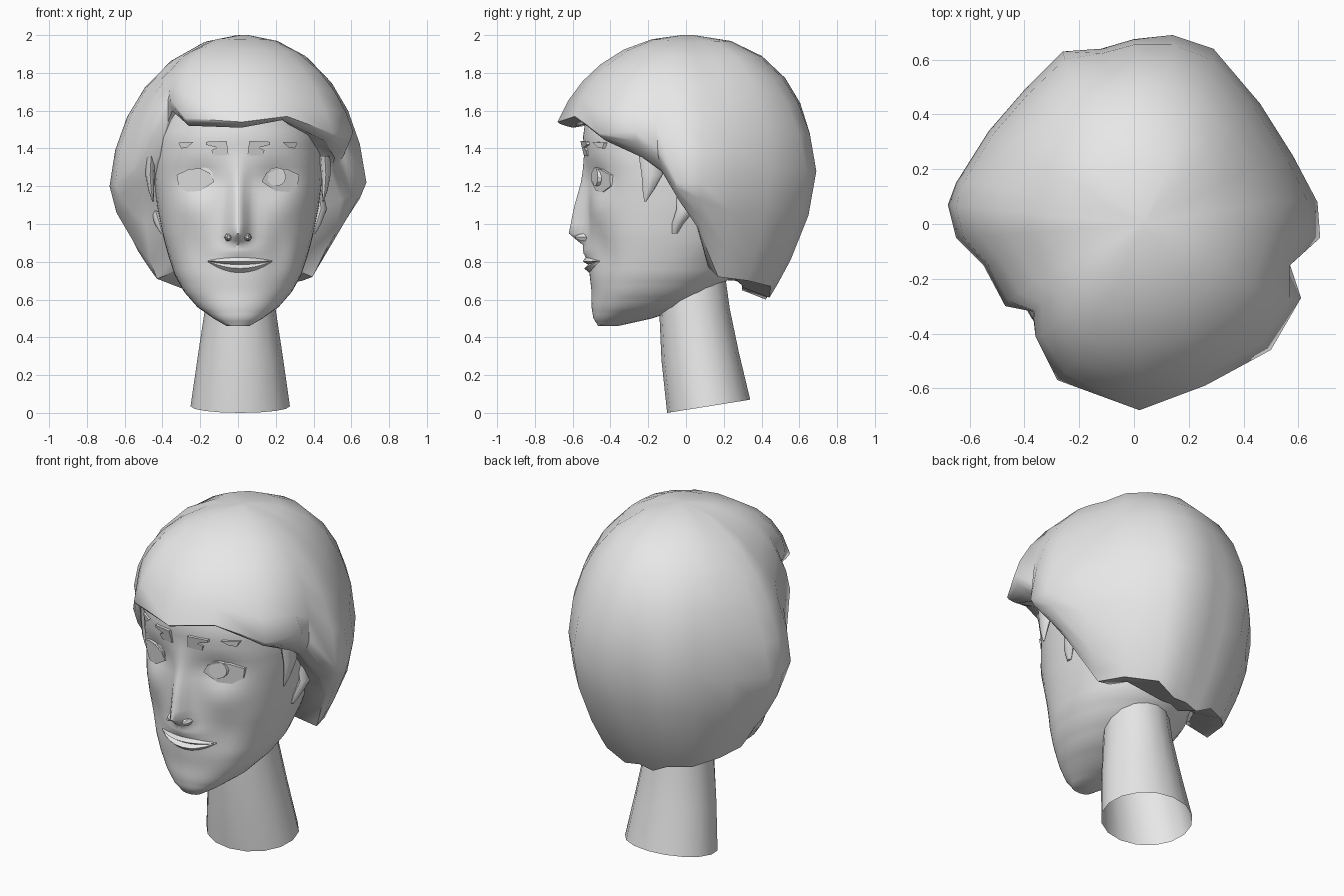
import bpy, bmesh, math
from math import sin, cos, pi, exp

if "Cube" in bpy.data.objects:
    bpy.data.objects.remove(bpy.data.objects["Cube"])

grey = bpy.data.materials.new("plain_grey")
grey.diffuse_color = (0.8, 0.8, 0.8, 1)
grey.use_nodes = True
grey.node_tree.nodes["Principled BSDF"].inputs["Base Color"].default_value = grey.diffuse_color


def make(name, verts, faces, angle=50):
    """Mesh object with consistent normals and smooth shading."""
    me = bpy.data.meshes.new(name)
    me.from_pydata(verts, [], faces)
    bm = bmesh.new()
    bm.from_mesh(me)
    bmesh.ops.recalc_face_normals(bm, faces=bm.faces[:])
    bm.to_mesh(me)
    bm.free()
    me.materials.append(grey)
    ob = bpy.data.objects.new(name, me)
    bpy.context.collection.objects.link(ob)
    bpy.ops.object.select_all(action='DESELECT')
    ob.select_set(True)
    bpy.context.view_layer.objects.active = ob
    bpy.ops.object.shade_smooth_by_angle(angle=math.radians(angle))
    return ob


def loft(name, rings, caps=True, angle=50):
    """Skin a list of equal-length closed rings."""
    n = len(rings[0])
    verts = [p for r in rings for p in r]
    faces = []
    for i in range(len(rings) - 1):
        for j in range(n):
            k = (j + 1) % n
            faces.append((i * n + j, i * n + k, (i + 1) * n + k, (i + 1) * n + j))
    if caps:
        faces += [tuple(range(n)), tuple(range(len(verts) - n, len(verts)))]
    return make(name, verts, faces, angle)


def plate(name, front_pts, back_pts):
    """Thin prism between a front outline and a back outline."""
    loft(name, [front_pts, back_pts], angle=30)


def table(rows, z):
    """Linear look-up in rows sorted by their first value."""
    if z <= rows[0][0]:
        return rows[0]
    for a, b in zip(rows, rows[1:]):
        if z <= b[0]:
            f = (z - a[0]) / (b[0] - a[0])
            return [p + (q - p) * f for p, q in zip(a, b)]
    return rows[-1]


# Head sections: z, front y, half width, y of widest point, back y
HEAD = [(.46, -.465, .06, -.42, -.36), (.50, -.49, .13, -.36, -.18),
        (.56, -.50, .215, -.25, .0), (.64, -.50, .285, -.18, .15),
        (.73, -.51, .335, -.12, .25), (.82, -.515, .365, -.08, .30),
        (.89, -.518, .385, -.06, .36), (.95, -.52, .40, -.05, .40), (1.1, -.52, .43, 0, .45),
        (1.22, -.52, .445, 0, .5), (1.34, -.535, .45, 0, .5),
        (1.46, -.545, .44, 0, .5), (1.57, -.53, .40, 0, .5),
        (1.75, -.42, .32, 0, .4), (1.88, -.2, .18, 0, .2)]
# Nose: z, projection, half width
NOSE = [(.885, 0, .05), (.915, .055, .055), (.95, .10, .052), (1.08, .075, .05),
        (1.2, .042, .045), (1.3, .015, .05), (1.38, 0, .05)]


def bump(x, z):
    """Sockets go in; nose, cheekbones and upper lip come out."""
    g = lambda cx, cz, sx, sz: exp(-((abs(x) - cx) / sx) ** 2 - ((z - cz) / sz) ** 2)
    _, h, w = table(NOSE, z)
    return .03 * g(.21, 1.25, .1, .07) - .02 * g(.25, 1.08, .1, .08) \
        - .03 * g(0, .86, .09, .045) + .02 * g(.22, .86, .07, .12) \
        - h * exp(-abs(x / w) ** 2.2)


def front(z, t):
    _, yf, w, ym, _ = table(HEAD, z)
    x = w * sin(t)
    return x, ym - (ym - yf) * max(cos(t), 0) ** .75 + bump(x, z)


def surf(x, z):
    w = table(HEAD, z)[2]
    return front(z, math.asin(max(-1, min(1, x / w))))[1]


# Head, with columns packed closer around the nose
N = 18
TS = [pi / 2 * math.copysign(abs(i / N) ** 1.4, i) for i in range(-N, N + 1)]
rings = []
for a, b in zip(HEAD, HEAD[1:]):
    for s in range(3):
        z = a[0] + (b[0] - a[0]) * s / 3
        _, _, w, ym, yb = table(HEAD, z)
        ring = [(*front(z, t), z) for t in TS]
        ring += [(w * cos(pi * i / 12), ym + (yb - ym) * sin(pi * i / 12), z) for i in range(1, 12)]
        rings.append(ring)
loft("head", rings)

# Neck, open at the bottom: z, centre y, x radius, y radius, tilt of the rim
rings = []
for z, cy, rx, ry, tilt in [(.035, .12, .263, .22, .035), (.3, .075, .225, .205, .02),
                            (.55, .045, .187, .187, 0), (.85, .02, .16, .17, 0)]:
    rings.append([(.012 + rx * cos(pi * i / 8), cy + ry * sin(pi * i / 8),
                   z + tilt * sin(pi * i / 8)) for i in range(16)])
loft("neck", rings, caps=False)

# Hair columns around the head: widest x, y, z, then edge scale and edge z
HAIR = [(.68, -.05, 1.22, .80, 1.13), (.67, .08, 1.22, .78, .98), (.58, .25, 1.25, .68, .72),
        (.46, .44, 1.28, .74, .70), (.29, .64, 1.28, .70, .67), (.14, .69, 1.28, .64, .61),
        (0, .675, 1.28, .64, .62), (-.12, .64, 1.28, .66, .60), (-.26, .63, 1.28, .68, .65),
        (-.40, .49, 1.25, .75, .66), (-.53, .34, 1.22, .76, .70), (-.65, .15, 1.2, .66, .71),
        (-.68, .07, 1.2, .68, .80), (-.65, -.05, 1.22, .75, 1.0), (-.55, -.15, 1.3, .86, 1.2),
        (-.47, -.30, 1.5, .88, 1.35), (-.37, -.32, 1.65, 1, 1.54), (-.36, -.41, 1.66, .97, 1.6),
        (-.28, -.57, 1.56, .93, 1.52), (.02, -.68, 1.54, .88, 1.51), (.26, -.59, 1.57, .9, 1.55),
        (.50, -.46, 1.48, .92, 1.44), (.61, -.27, 1.49, .84, 1.35), (.57, -.15, 1.4, .86, 1.28)]
AX, M = .03, len(HAIR)
# Locally averaged columns, so the crown stays smooth above the wavy outline
SOFT = [[sum(HAIR[(j + d) % M][c] * w for d, w in zip(range(-2, 3), (1, 2, 3, 2, 1))) / 9
         for c in range(3)] for j in range(M)]
rings = []
for a in [.03, .2, .38, .55, .7, .85, 1]:       # crown
    ring = []
    for j, (x, y, zc, _, _) in enumerate(HAIR):
        # only the right temple is averaged fully; the parting keeps part of its step
        k = (1 - a ** 3) * (1 if x > 0 else .6)
        sx, sy, sz = SOFT[j]
        x, y, zc = x + (sx - x) * k, y + (sy - y) * k, zc + (sz - zc) * k
        e = .88 if y > .3 else 1
        s, c = sin(a * pi / 2) ** e, max(cos(a * pi / 2), 0) ** e
        ring.append((AX + (x - AX) * s, y * s, zc + (2 - zc) * c))
    rings.append(ring)
for u in [.35, .7, .9, 1]:                      # sides down to the hairline
    ring = []
    for x, y, zc, e, ze in HAIR:
        k = 1 - (1 - e) * u ** 1.7
        ring.append((x * k, y * k, zc + (ze - zc) * u))
    rings.append(ring)
rings.append([(x * e * .7, y * e * .7, ze + .05) for x, y, zc, e, ze in HAIR])
loft("hair", rings)

# Lips: two tapered bands meeting at the mouth line
for name, sign, h, out in [("upper_lip", 1, .035, .022), ("lower_lip", -1, .04, .022)]:
    rings = []
    for i in range(9):
        f = i / 4 - 1
        x, k = .01 + .17 * f, 1 - f * f
        zm = .785 + .018 * f * f
        pts = [(zm, .004), (zm + sign * h * .5 * k, .005 + out * k),
               (zm + sign * (h * k + .003), .002), (zm + sign * h * .5 * k, -.03)]
        rings.append([(x, surf(x, z) - d, z) for z, d in pts])
    loft(name, rings)

EYE = [(.125, 1.225), (.15, 1.27), (.20, 1.295), (.26, 1.29), (.325, 1.26),
       (.315, 1.20), (.27, 1.17), (.20, 1.175)]
BROWS = {"inner_brow": [(.06, 1.44), (.17, 1.435), (.17, 1.42), (.11, 1.405),
                        (.14, 1.39), (.13, 1.36), (.05, 1.365)],
         "outer_brow": [(.235, 1.435), (.315, 1.43), (.30, 1.40), (.27, 1.405)]}
for s in (-1, 1):
    side = "right" if s < 0 else "left"

    # Eye: almond leaning forward at the upper lid, with a round iris
    plate(side + "_eye",
          [(s * x, surf(x, z) - .006 - .015 * max(0, (z - 1.2) / .1), z) for x, z in EYE],
          [(s * x, surf(x, z) + .02, z) for x, z in EYE])
    y0, cx = surf(.2, 1.25) - .03, .192 + s * .012
    disc = [(.05 * cos(pi * i / 6), .05 * sin(pi * i / 6)) for i in range(12)]
    plate(side + "_iris", [(s * (cx + u), y0 + .3 * u, 1.25 + v) for u, v in disc],
          [(s * (cx + u), y0 + .02 + .3 * u, 1.25 + v) for u, v in disc])

    # Brow: hooked inner piece and a small outer piece
    for name, out in BROWS.items():
        plate(f"{side}_{name}",
              [(s * x, surf(x, z) - .005 - .015 * (z - 1.36) / .08, z) for x, z in out],
              [(s * x, surf(x, z) + .01, z) for x, z in out])

    # Nostril wing
    loft(side + "_nostril", [[(s * (.05 + r * cos(pi * i / 3)), y, .93 + r * sin(pi * i / 3))
                              for i in range(6)] for y, r in ((-.585, .008), (-.56, .02), (-.5, .026))])

    # Ear and the pointed lock in front of it: x, y, z, half thickness, half depth
    for name, path in [("ear", [(.425, .02, 1.2, .03, .07), (.44, .0, 1.08, .03, .05),
                                (.415, -.045, 1.0, .025, .03), (.40, -.06, .95, .01, .015)]),
                       ("side_lock", [(.46, -.18, 1.36, .03, .07), (.465, -.18, 1.26, .025, .055),
                                      (.46, -.20, 1.18, .015, .03), (.45, -.215, 1.12, .004, .006)])]:
        loft(f"{side}_{name}", [[(s * (x + a * cos(pi * i / 4)), y + b * sin(pi * i / 4), z)
                                 for i in range(8)] for x, y, z, a, b in path])
